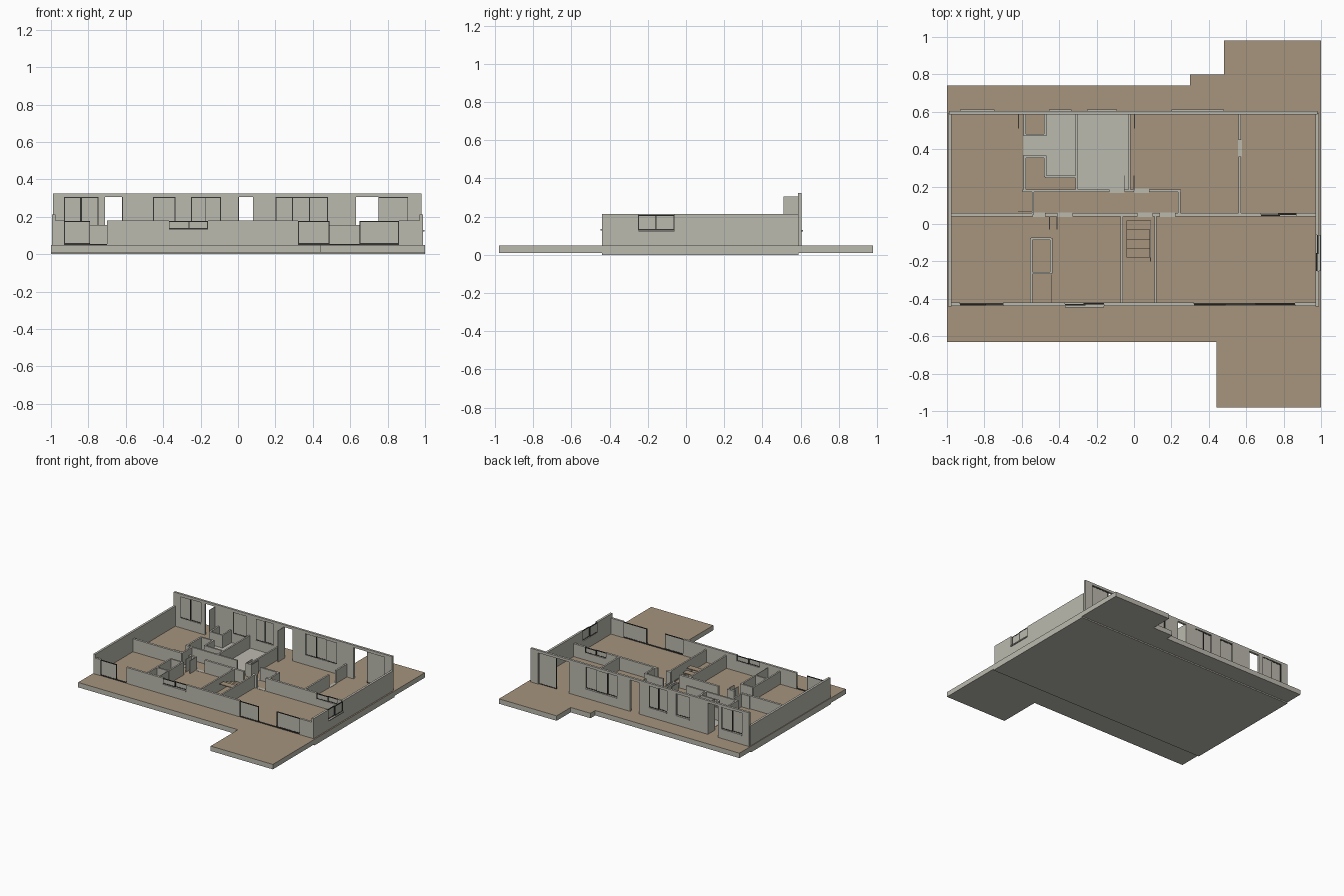
import bpy, bmesh

if "Cube" in bpy.data.objects:
    bpy.data.objects.remove(bpy.data.objects["Cube"])


def material(name, rgb):
    m = bpy.data.materials.new(name)
    m.diffuse_color = (*rgb, 1)
    m.use_nodes = True
    m.node_tree.nodes["Principled BSDF"].inputs["Base Color"].default_value = m.diffuse_color
    return m


PLASTER = material("warm grey plaster", (0.50, 0.49, 0.43))
WOOD = material("brown floor", (0.385, 0.297, 0.205))
DARK = material("dark frame", (0.035, 0.035, 0.033))
FLOOR, WALL_TOP, BACK_TOP, SIDE_TOP, ROOM_TOP = 0.05, 0.18, 0.325, 0.213, 0.155


def finish(bm, name, *mats):
    me = bpy.data.meshes.new(name)
    bm.to_mesh(me)
    bm.free()
    ob = bpy.data.objects.new(name, me)
    for m in mats:
        me.materials.append(m)
    bpy.context.collection.objects.link(ob)
    return ob


def boxes(name, items, mat):
    """One object made of boxes given as x0, x1, y0, y1, z0, z1."""
    bm = bmesh.new()
    for x0, x1, y0, y1, z0, z1 in items:
        vs = bmesh.ops.create_cube(bm, size=1)["verts"]
        for v in vs:
            v.co = ((x0 + x1) / 2 + v.co.x * (x1 - x0),
                    (y0 + y1) / 2 + v.co.y * (y1 - y0),
                    (z0 + z1) / 2 + v.co.z * (z1 - z0))
    return finish(bm, name, mat)


def oriented(axis, a, b, c0, c1, z0, z1):
    """Box running from a to b along an axis, c0 to c1 across it."""
    return (a, b, c0, c1, z0, z1) if axis == "x" else (c0, c1, a, b, z0, z1)


def wall(name, axis, pos, a, b, top, holes=(), t=0.018):
    """Wall with openings given as start, end, bottom, top."""
    parts, cur = [], a
    c0, c1 = pos - t / 2, pos + t / 2
    for h0, h1, low, high in sorted(holes):
        parts.append(oriented(axis, cur, h0, c0, c1, FLOOR, top))
        if low > FLOOR + 0.006:
            parts.append(oriented(axis, h0, h1, c0, c1, FLOOR, low))
        if high < top:
            parts.append(oriented(axis, h0, h1, c0, c1, high, top))
        cur = h1
    parts.append(oriented(axis, cur, b, c0, c1, FLOOR, top))
    boxes(name, parts, PLASTER)


def window(name, axis, pos, z0, z1, panes, out=0):
    """Sliding sashes: thin frame bars around solid panes, with an outer sill."""
    bars, glass, w = [], [], 0.005
    for i, (a, b) in enumerate(panes):
        p = pos + (0.003 if i % 2 else -0.003)
        c0, c1 = p - 0.004, p + 0.004
        for s in (a, b - w):
            bars.append(oriented(axis, s, s + w, c0, c1, z0, z1))
        for z in (z0, z1 - w):
            bars.append(oriented(axis, a + w, b - w, c0, c1, z, z + w))
        glass.append(oriented(axis, a + w, b - w, p - 0.002, p + 0.002, z0 + w, z1 - w))
    boxes(name + "_frame", bars, DARK)
    boxes(name + "_pane", glass, PLASTER)
    if out and z0 > 0.1:
        c = sorted((pos, pos + out * 0.017))
        boxes(name + "_sill", [oriented(axis, panes[0][0], panes[-1][1], *c, z0 - 0.008, z0)], PLASTER)


# Terrace slab: brown on top, grey on sides and underside
bm = bmesh.new()
outline = [(-1, -.63), (.44, -.63), (.44, -.98), (1, -.98), (1, .98),
           (.48, .98), (.48, .80), (.30, .80), (.30, .74), (-1, .74)]
face = bm.faces.new([bm.verts.new((x, y, 0.01)) for x, y in outline])
ext = bmesh.ops.extrude_face_region(bm, geom=[face])["geom"]
for v in ext:
    if isinstance(v, bmesh.types.BMVert):
        v.co.z = FLOOR
bmesh.ops.recalc_face_normals(bm, faces=bm.faces)
for f in bm.faces:
    f.material_index = 1 if f.normal.z > 0.5 else 0
finish(bm, "terrace_slab", PLASTER, WOOD)

# Foundation under the house
boxes("foundation", [(-1, 1, -.44, .59, 0, 0.012)], PLASTER)

# Tiled floor and door thresholds
F1 = FLOOR + 0.002
boxes("tile_floor", [(-.47, -.31, .25, .59, FLOOR, F1), (-.59, -.47, .36, .48, FLOOR, F1),
                     (-.31, -.025, .18, .59, FLOOR, F1)], PLASTER)
boxes("thresholds", [(a, b, y - .012, y + .012, FLOOR, F1) for a, b, y in
      [(-.54, -.475, .05), (-.41, -.33, .05), (.02, .10, .05), (.14, .22, .05),
       (-.13, -.05, .178), (0, .08, .178)]] + [(.555, .577, .36, .45, FLOOR, F1)], PLASTER)

# Outer walls
HEAD, SILL = 0.305, 0.13
wall("back_wall", "x", .595, -.99, .98, BACK_TOP,
     [(-.93, -.745, SILL, HEAD), (-.71, -.62, FLOOR, HEAD), (-.455, -.335, SILL, HEAD),
      (-.25, -.09, SILL, HEAD), (0, .08, FLOOR, HEAD), (.20, .48, SILL, HEAD),
      (.63, .91, FLOOR, HEAD)])
wall("front_wall", "x", -.43, -.99, .985, WALL_TOP,
     [(-.93, -.70, FLOOR, 1), (-.37, -.16, .135, 1), (.32, .86, FLOOR, 1)])
wall("left_wall", "y", -.985, -.44, .59, SIDE_TOP)
wall("right_wall", "y", .98, -.44, .59, SIDE_TOP, [(-.25, -.06, SILL, 1)])

# Windows and sliding doors
B = .595
window("back_left_window", "x", B, SILL, HEAD, [(-.93, -.84), (-.84, -.745)], 1)
window("back_single_window", "x", B, SILL, HEAD, [(-.455, -.335)], 1)
window("back_double_window", "x", B, SILL, HEAD, [(-.25, -.17), (-.175, -.09)], 1)
window("back_triple_window", "x", B, SILL, HEAD, [(.20, .295), (.285, .385), (.38, .48)], 1)
window("back_sliding_door", "x", B, FLOOR, HEAD, [(.75, .91)])
window("front_left_door", "x", -.43, FLOOR + .004, .177, [(-.93, -.79)])
window("front_high_window", "x", -.43, .135, .177, [(-.37, -.26), (-.27, -.16)], -1)
window("front_sliding_door", "x", -.43, FLOOR + .004, .177, [(.32, .49), (.65, .86)])
window("right_window", "y", .98, SILL, .208, [(-.25, -.155), (-.16, -.06)], 1)

# Top and side linings of open doorways
for nm, a, b, y, high in [("left", -.93, -.70, -.43, .177), ("right", .32, .86, -.43, .177)]:
    boxes("front_track_" + nm, [(a, b, y - .007, y + .007, FLOOR, FLOOR + .004)], DARK)

# Central spine wall with doorways and an inner window
wall("spine_wall", "x", .05, -.98, .975, ROOM_TOP,
     [(-.54, -.475, FLOOR, 1), (-.41, -.33, FLOOR, 1), (.02, .10, FLOOR, 1),
      (.14, .22, FLOOR, 1), (.68, .87, .11, 1)])
window("inner_window", "x", .05, .11, .152, [(.68, .78), (.77, .87)])

# Room partitions
wall("hall_wall", "x", .178, -.595, .25, ROOM_TOP, [(-.13, -.05, FLOOR, 1), (0, .08, FLOOR, 1)], .014)
wall("living_partition", "y", .565, .05, .59, ROOM_TOP, [(.36, .45, FLOOR, 1)], .014)
wall("bath_left_wall", "y", -.585, .18, .59, ROOM_TOP, [(.37, .47, FLOOR, 1)], .014)
for i, (ax, p, a, b) in enumerate([
        ("y", .243, .05, .178), ("y", -.54, .05, .178),
        ("y", -.475, .475, .59), ("x", .476, -.585, -.468),
        ("x", .36, -.585, -.468), ("y", -.475, .25, .36), ("x", .253, -.475, -.305),
        ("y", -.307, .18, .59), ("y", -.024, .18, .59),
        ("y", -.55, -.43, -.075), ("y", -.443, -.265, -.075),
        ("x", -.08, -.55, -.443), ("x", -.262, -.55, -.443),
        ("y", -.065, -.43, .05), ("y", .115, -.43, .05)]):
    wall("partition_%d" % (i + 1), ax, p, a, b, ROOM_TOP, t=.013)

# Door leaves standing open
T = .004
boxes("outer_door_leaf", [(x - T, x, .51, .59, FLOOR, HEAD) for x in (-.616, .005)], PLASTER)
boxes("inner_door_leaf",
      [(x - T, x, y0, y1, FLOOR, ROOM_TOP) for x, y0, y1 in
       [(-.45, -.03, .05), (-.41, -.03, .05), (-.05, .18, .26), (.002, .18, .26), (-.44, -.42, -.27)]]
      + [(-.62, -.54, .063, .063 + T, FLOOR, ROOM_TOP)], PLASTER)

# Open stair: treads rising towards the front, with one side string
boxes("stair_treads", [(-.04, .085, .02 - .05 * (i + 1), .02 - .05 * i,
                        .063 + .018 * i, .069 + .018 * i) for i in range(4)], WOOD)
boxes("stair_string", [(.085, .09, -.2, .02, FLOOR, .075)], PLASTER)
